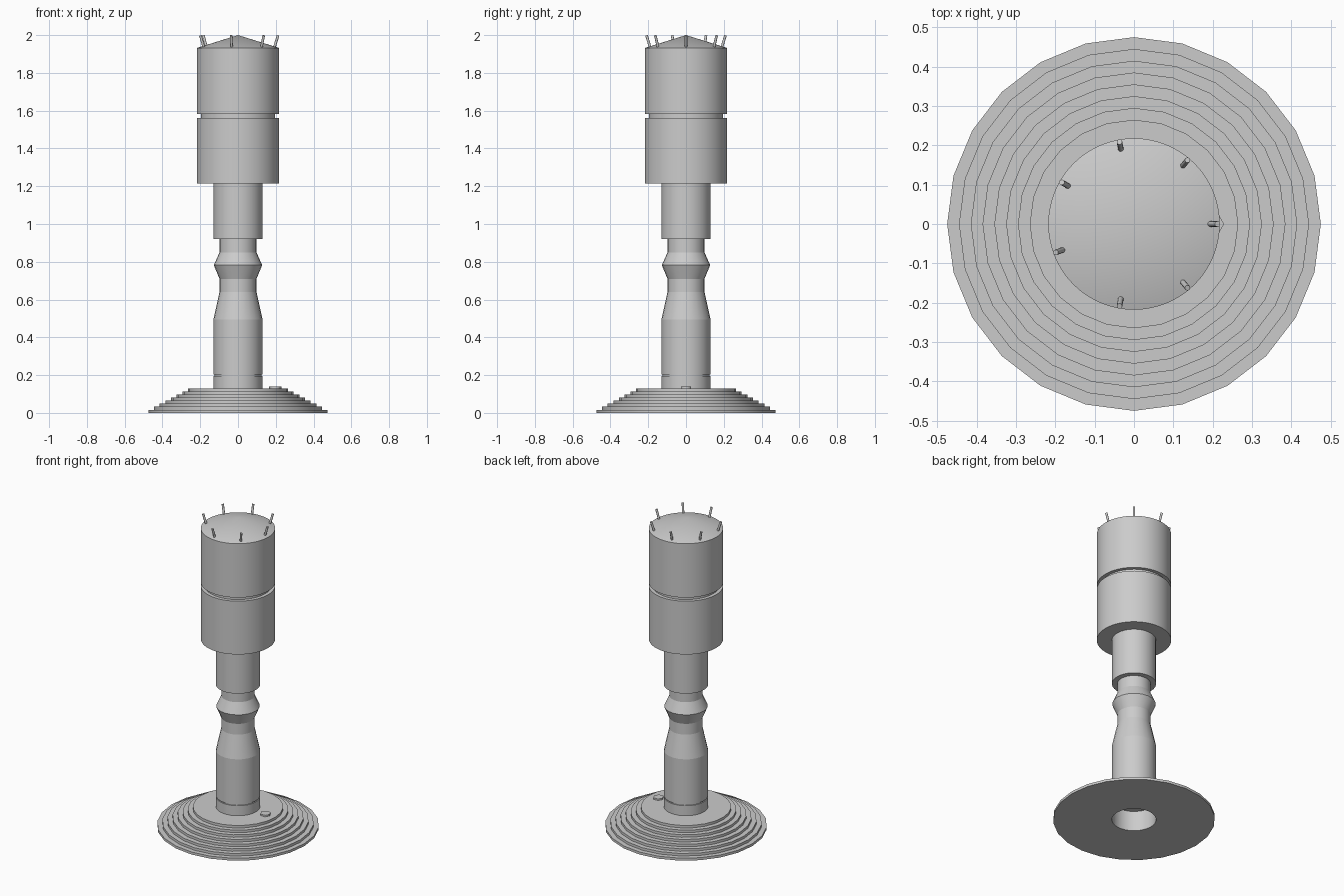
import bpy, bmesh
from math import cos, sin, pi, radians
from mathutils import Vector

if "Cube" in bpy.data.objects:
    bpy.data.objects.remove(bpy.data.objects["Cube"])


def finish(name, bm):
    bmesh.ops.recalc_face_normals(bm, faces=bm.faces[:])
    mesh = bpy.data.meshes.new(name)
    bm.to_mesh(mesh)
    bm.free()
    obj = bpy.data.objects.new(name, mesh)
    bpy.context.collection.objects.link(obj)
    return obj


def lathe(name, profile, sides, closed=False):
    """Revolve (radius, z) points about z: smooth around, crisp along each ring."""
    bm = bmesh.new()
    rings = []
    for r, z in profile:
        if r == 0:
            rings.append([bm.verts.new((0, 0, z))] * sides)
        else:
            rings.append([bm.verts.new((r * cos(2 * pi * i / sides), r * sin(2 * pi * i / sides), z))
                          for i in range(sides)])
    pairs = list(zip(rings, rings[1:]))
    if closed:
        pairs.append((rings[-1], rings[0]))
    for a, b in pairs:
        for i in range(sides):
            j = (i + 1) % sides
            corners = list(dict.fromkeys((a[i], a[j], b[j], b[i])))
            bm.faces.new(corners).smooth = True
    for ring in rings:
        for i in range(sides):
            edge = bm.edges.get((ring[i], ring[(i + 1) % sides])) if ring[0] != ring[1] else None
            if edge:
                edge.smooth = False
    return finish(name, bm)


# Stepped round base with a hole through the middle
STEPS, STEP_H = 8, 0.13 / 8
base = [(0.13, 0.0)]
for k in range(STEPS):
    r = 0.475 - 0.03 * k
    base += [(r, k * STEP_H), (r, (k + 1) * STEP_H)]
base.append((0.13, 0.13))
lathe("stepped_base", base, 24, closed=True)

# Turned column with a fine groove, taper and pointed collar
lathe("column", [(0, 0.13), (0.13, 0.13), (0.13, 0.195), (0.124, 0.195), (0.124, 0.202),
                 (0.13, 0.202), (0.13, 0.495), (0.098, 0.64), (0.098, 0.71), (0.128, 0.782),
                 (0.098, 0.85), (0.098, 0.92), (0, 0.92)], 24)

# Upper sleeve
lathe("upper_sleeve", [(0, 0.92), (0.13, 0.92), (0.13, 1.215), (0, 1.215)], 32)

# Two-drum head with recessed joint and shallow cone top
lathe("head", [(0, 1.215), (0.218, 1.215), (0.218, 1.56), (0.196, 1.56), (0.196, 1.583),
               (0.218, 1.583), (0.218, 1.932), (0, 2.0)], 64)

# Hexagonal button on the base
lathe("base_button", [(0, 0.125), (0.032, 0.125), (0.032, 0.14), (0, 0.14)], 6).location.x = 0.197

# Outward-leaning pins around the rim
for n, angle in enumerate((0, 50, 100, 150, 200, 260, 310)):
    a = radians(angle)
    low = Vector((0.191 * cos(a), 0.191 * sin(a), 1.93))
    high = Vector((0.212 * cos(a), 0.212 * sin(a), 1.998))
    axis = high - low
    pin = lathe(f"rim_pin_{n + 1}", [(0, 0), (0.007, 0), (0.007, axis.length), (0, axis.length)], 12)
    pin.location = low
    pin.rotation_euler = axis.to_track_quat('Z', 'Y').to_euler()
